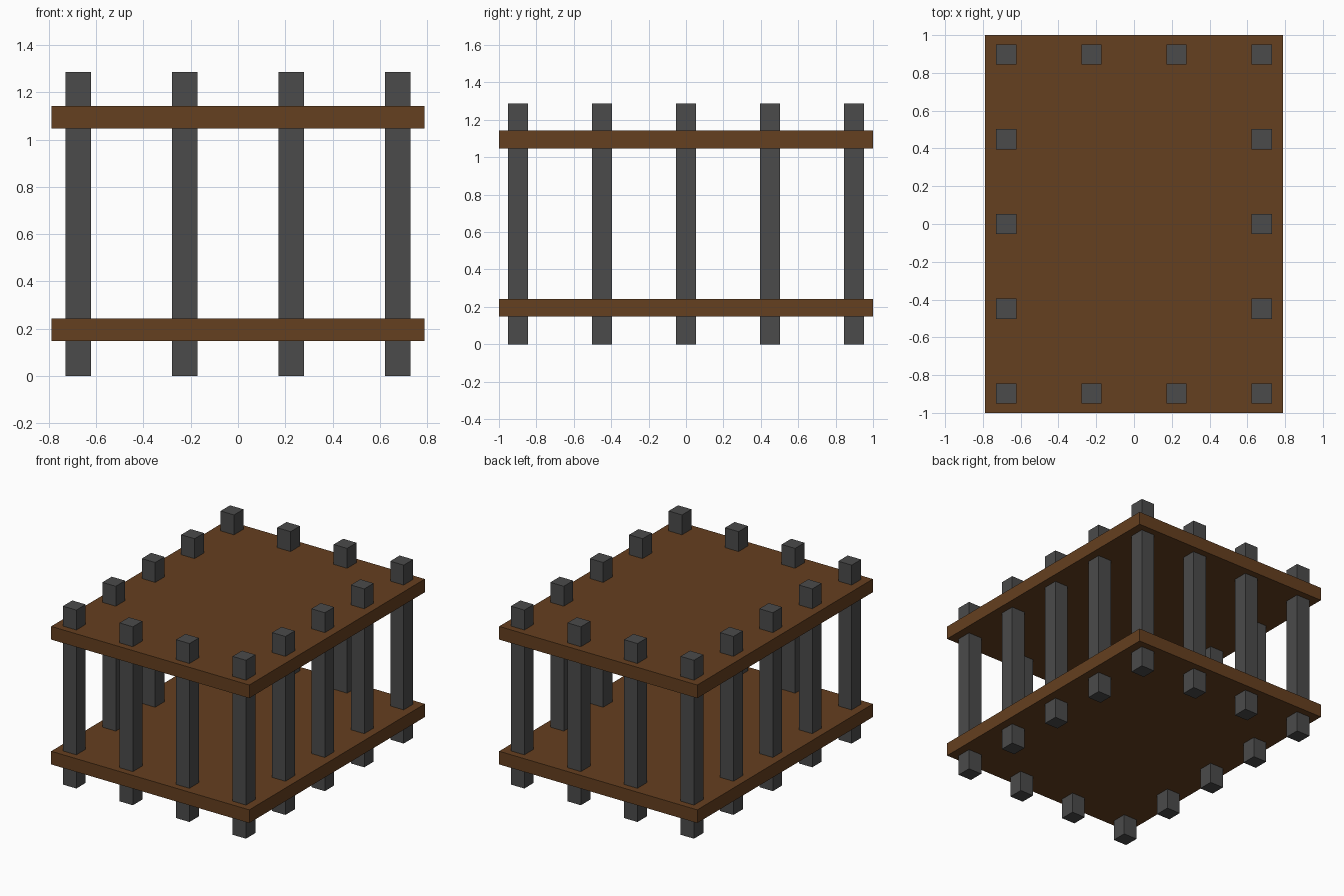
import bpy

if "Cube" in bpy.data.objects:
    bpy.data.objects.remove(bpy.data.objects["Cube"])


def material(name, color):
    mat = bpy.data.materials.new(name)
    mat.diffuse_color = color
    mat.use_nodes = True
    mat.node_tree.nodes["Principled BSDF"].inputs["Base Color"].default_value = mat.diffuse_color
    return mat


def box(name, center, size, mat):
    bpy.ops.mesh.primitive_cube_add(size=1, location=center)
    obj = bpy.context.object
    obj.name = name
    obj.scale = size
    bpy.ops.object.transform_apply(location=False, rotation=False, scale=True)
    obj.data.materials.append(mat)
    return obj


wood = material("brown_wood", (0.13, 0.05, 0.014, 1))
iron = material("dark_iron", (0.07, 0.07, 0.07, 1))

# Floor and roof slabs
for name, z in (("floor_slab", 0.195), ("roof_slab", 1.095)):
    box(name, (0, 0, z), (1.58, 2.0, 0.095), wood)

# Square bars around the perimeter, running through both slabs
HEIGHT, WIDTH = 1.286, 0.107
STEP_X, STEP_Y = 0.451, 0.449
for i in range(4):
    for j in range(5):
        if i in (0, 3) or j in (0, 4):
            box(f"cage_bar_{i}_{j}",
                ((i - 1.5) * STEP_X, (j - 2) * STEP_Y, HEIGHT / 2),
                (WIDTH, WIDTH, HEIGHT), iron)
